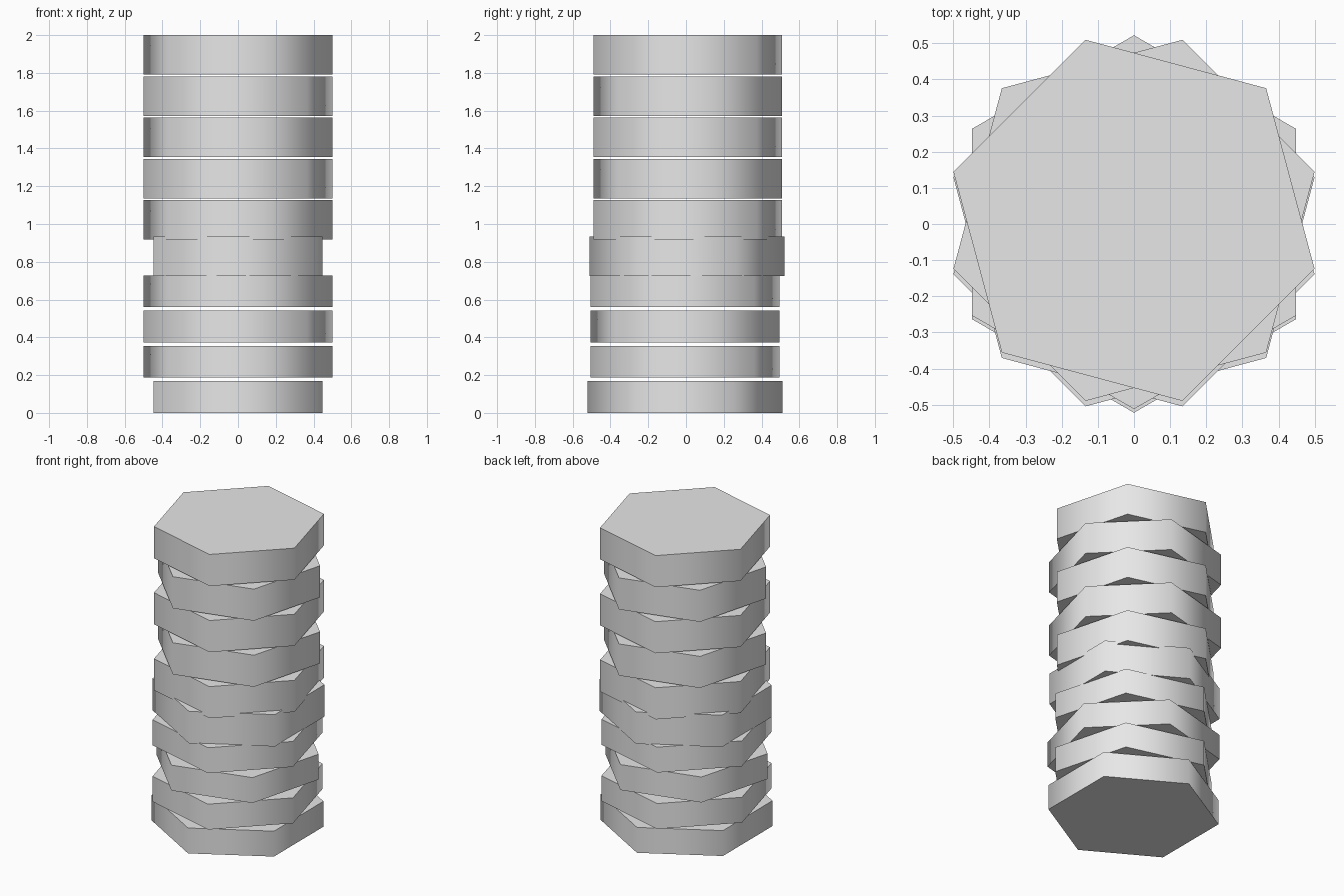
import bpy
from math import radians

cube = bpy.data.objects.get("Cube")
if cube:
    bpy.data.objects.remove(cube, do_unlink=True)

RADIUS = 0.517

# Single plain grey
grey = bpy.data.materials.new("plain_grey")
grey.use_nodes = True
grey.diffuse_color = (0.8, 0.8, 0.8, 1)
grey.node_tree.nodes["Principled BSDF"].inputs["Base Color"].default_value = (0.8, 0.8, 0.8, 1)


def hex_slab(name, bottom, height, y, turn):
    """Six-sided slab with rounded-looking sides and flat caps."""
    bpy.ops.mesh.primitive_cylinder_add(
        vertices=6, radius=RADIUS, depth=height,
        location=(0, y, bottom + height / 2), rotation=(0, 0, radians(turn)))
    slab = bpy.context.object
    slab.name = name
    slab.data.materials.append(grey)
    bpy.ops.object.shade_smooth_by_angle(angle=radians(70))


# Base slab, then thin slabs twisting alternately
hex_slab("base_slab", 0, 0.168, -0.005, 0)
for i in range(1, 4):
    hex_slab(f"lower_slab_{i}", 0.1865 * i, 0.168, -0.005, 15 if i % 2 else -15)

# Middle slab, touching both neighbours
hex_slab("middle_slab", 0.724, 0.211, 0.005, 0)

# Thicker upper slabs twisting alternately
for i in range(5):
    hex_slab(f"upper_slab_{i + 1}", 0.917 + 0.2185 * i, 0.209, 0.01, -15 if i % 2 else 15)
